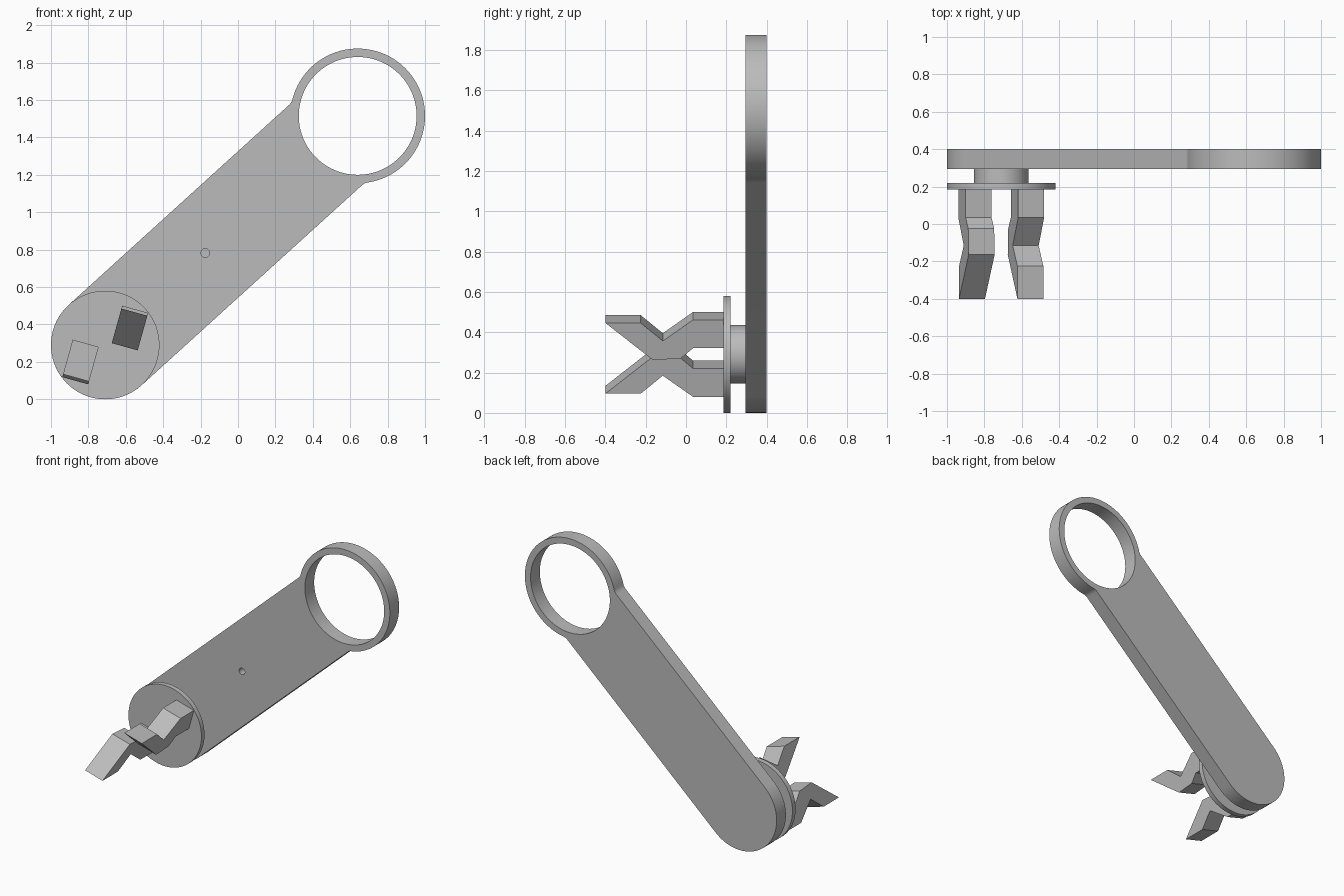
import bpy, bmesh
from math import sin, cos, atan2, hypot, sqrt, pi, radians
from mathutils import Vector, Matrix

cube = bpy.data.objects.get("Cube")
if cube:
    bpy.data.objects.remove(cube, do_unlink=True)

grey = bpy.data.materials.new("plain grey")
grey.use_nodes = True
grey.diffuse_color = (0.5, 0.5, 0.5, 1)
grey.node_tree.nodes["Principled BSDF"].inputs["Base Color"].default_value = (0.5, 0.5, 0.5, 1)

PIVOT = Vector((-0.71, 0, 0.29))     # centre of the arm's round lower end
RING = Vector((0.64, 0, 1.515))      # centre of the ring
END_R, RING_R, HOLE_R, FILLET = 0.29, 0.36, 0.315, 0.06
ARM_FRONT, ARM_BACK = 0.295, 0.40


def prism(name, points, sweep):
    """Extrude a closed outline of 3D points along a vector."""
    bm = bmesh.new()
    face = bm.faces.new([bm.verts.new(p) for p in points])
    top = bmesh.ops.extrude_face_region(bm, geom=[face])["geom"]
    moved = [v for v in top if isinstance(v, bmesh.types.BMVert)]
    bmesh.ops.translate(bm, verts=moved, vec=sweep)
    if face.is_valid and len(bm.faces) == len(points) + 1:
        bm.faces.new(face.verts)
    bmesh.ops.recalc_face_normals(bm, faces=bm.faces)
    mesh = bpy.data.meshes.new(name)
    bm.to_mesh(mesh)
    bm.free()
    mesh.materials.append(grey)
    obj = bpy.data.objects.new(name, mesh)
    bpy.context.collection.objects.link(obj)
    return obj


def arc(centre, radius, start, end, steps):
    return [(centre[0] + radius * cos(start + (end - start) * i / steps),
             centre[1] + radius * sin(start + (end - start) * i / steps))
            for i in range(steps + 1)]


def disc(name, centre, radius, front, back, steps=96):
    circle = arc((centre.x, centre.z), radius, 0, 2 * pi, steps)[:-1]
    return prism(name, [(x, front, z) for x, z in circle], Vector((0, back - front, 0)))


def smooth(obj):
    bpy.ops.object.select_all(action="DESELECT")
    obj.select_set(True)
    bpy.context.view_layer.objects.active = obj
    bpy.ops.object.shade_smooth_by_angle(angle=radians(30))


def cut(obj, cutter):
    cutter.hide_render = True
    mod = obj.modifiers.new("cut", "BOOLEAN")
    mod.operation, mod.solver, mod.object = "DIFFERENCE", "EXACT", cutter
    bpy.context.view_layer.objects.active = obj
    bpy.ops.object.modifier_apply(modifier=mod.name)
    bpy.data.objects.remove(cutter, do_unlink=True)


# Arm: half outline along its own axis, mirrored, then turned into place
axis = RING - PIVOT
length, tilt = hypot(axis.x, axis.z), atan2(axis.z, axis.x)
rise = END_R + FILLET
back_off = sqrt((RING_R + FILLET) ** 2 - rise ** 2)
theta = atan2(rise, -back_off)
half = arc((length, 0), RING_R, 0, theta, 48)
half += arc((length - back_off, rise), FILLET, theta - pi, -pi / 2, 6)[1:]
half += arc((0, 0), END_R, pi / 2, pi, 32)
outline = half + [(a, -b) for a, b in reversed(half[1:-1])]
turn = Matrix.Rotation(-tilt, 3, "Y")
arm = prism("arm", [PIVOT + turn @ Vector((a, 0, b)) + Vector((0, ARM_FRONT, 0))
                    for a, b in outline], Vector((0, ARM_BACK - ARM_FRONT, 0)))
cut(arm, disc("ring_cutter", RING, HOLE_R, ARM_FRONT - 0.1, ARM_BACK + 0.1))
cut(arm, disc("pin_cutter", Vector((-0.175, 0, 0.782)), 0.023,
              ARM_FRONT - 0.1, ARM_FRONT + 0.05, 32))
smooth(arm)

# Pivot hub and round plate in front of the arm
smooth(disc("hub", PIVOT, 0.145, 0.22, ARM_FRONT))
smooth(disc("round_plate", PIVOT, END_R, 0.185, 0.22))

# Two zigzag fingers, each the other turned half round
profile = [(0.185, -0.227), (0.035, -0.227), (-0.115, -0.118), (-0.225, -0.211),
           (-0.4, -0.211), (-0.163, -0.019), (-0.025, -0.029), (0.035, -0.081),
           (0.185, -0.081)]
for name, angle in (("lower_finger", 0), ("upper_finger", pi)):
    spin = Matrix.Rotation(radians(15.6) + angle, 3, "Y")
    prism(name, [PIVOT + spin @ Vector((-0.175, y, w)) for y, w in profile],
          spin @ Vector((0.144, 0, 0)))
